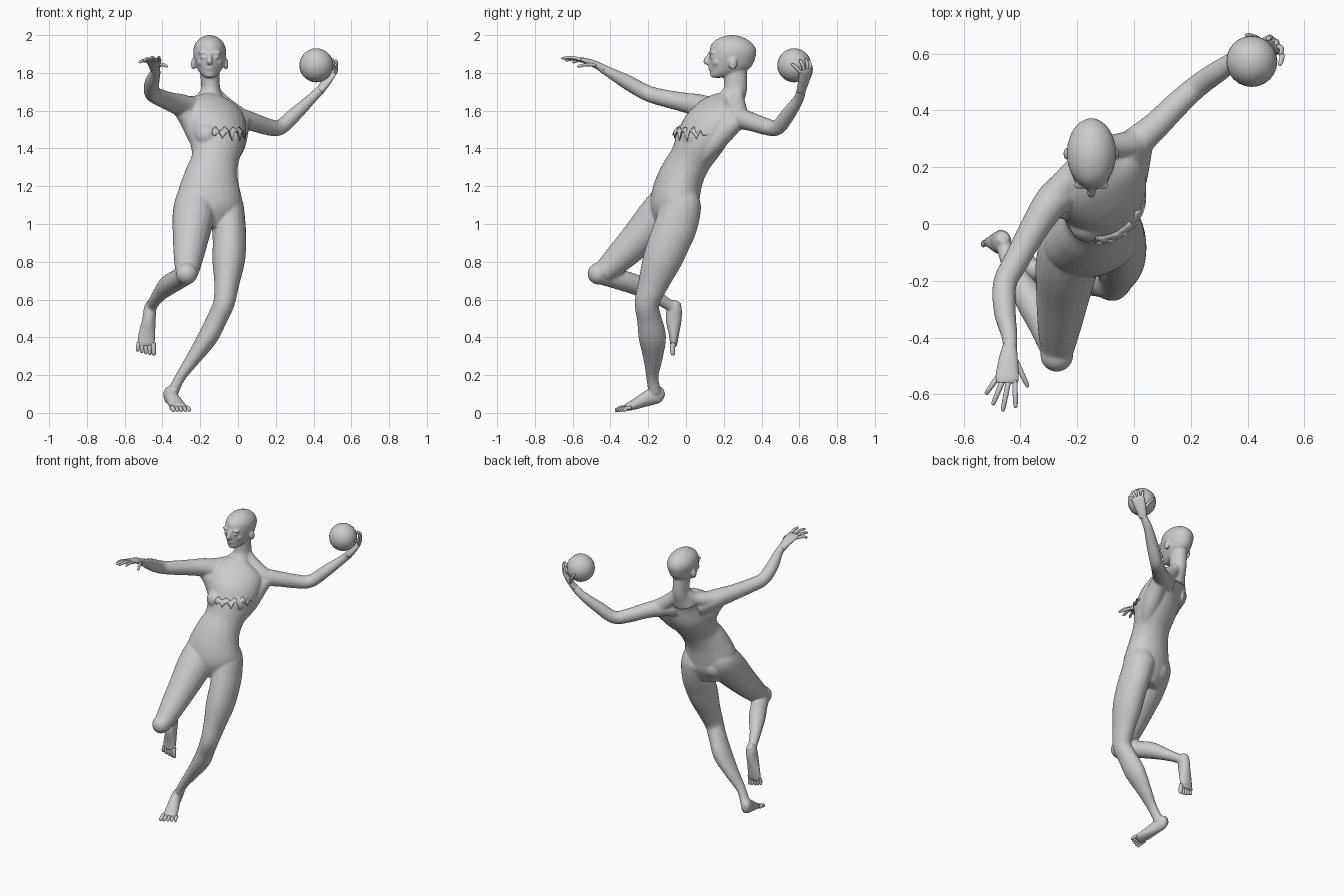
import bpy, bmesh, math
from mathutils import Vector, Matrix


def spline(rows, steps=4):
    """Catmull-Rom through rows of numbers."""
    out = []
    for i in range(len(rows) - 1):
        a, b, c, d = (rows[max(0, min(len(rows) - 1, i + k))] for k in (-1, 0, 1, 2))
        for s in range(steps):
            t = s / steps
            out.append([.5 * (2 * q + (r - p) * t + (2 * p - 5 * q + 4 * r - u) * t * t
                              + (3 * q - p - 3 * r + u) * t ** 3) for p, q, r, u in zip(a, b, c, d)])
    return out + [list(rows[-1])]


def loft(bm, rows, yaw=0, sides=20, steps=4, flat=False):
    """Closed tube; rows are x, y, z, half width, [half depth, [yaw of width]]."""
    rows = spline([(*r, r[3], yaw)[:6] if len(r) == 4 else (*r, yaw)[:6] for r in rows], steps)
    pts = [Vector(r[:3]) for r in rows]
    rings = []
    for i, r in enumerate(rows):
        t = (pts[min(i + 1, len(pts) - 1)] - pts[max(i - 1, 0)]).normalized()
        if flat:
            t = Vector((0, 0, 1))
        w = Vector((math.cos(math.radians(r[5])), math.sin(math.radians(r[5])), 0))
        w = (w - t * w.dot(t)).normalized()
        d = t.cross(w)
        rings.append([bm.verts.new(pts[i] + w * r[3] * math.cos(k * math.tau / sides)
                                   + d * r[4] * math.sin(k * math.tau / sides)) for k in range(sides)])
    for p, q in zip(rings, rings[1:]):
        for k in range(sides):
            bm.faces.new((p[k], p[k - 1], q[k - 1], q[k]))
    bm.faces.new(rings[0])
    bm.faces.new(rings[-1][::-1])


def blob(bm, c, r):
    r = r if isinstance(r, tuple) else (r, r, r)
    bmesh.ops.create_uvsphere(bm, u_segments=24, v_segments=14, radius=1,
                              matrix=Matrix.Translation(c) @ Matrix.Diagonal((*r, 1)))


def finish(bm, name):
    bmesh.ops.recalc_face_normals(bm, faces=bm.faces)
    me = bpy.data.meshes.new(name)
    bm.to_mesh(me)
    bm.free()
    for p in me.polygons:
        p.use_smooth = True
    ob = bpy.data.objects.new(name, me)
    bpy.context.collection.objects.link(ob)
    return ob


def digits(bm, pairs, r, lift=(0, 0, 0)):
    """Tapered fingers or toes from base to tip with a bent middle."""
    for base, tip in pairs:
        a, b = Vector(base), Vector(tip)
        m = (a + b) / 2 + Vector(lift)
        loft(bm, [(*a, r), (*m, r * .95), (*a.lerp(b, .9), r * .8), (*b, r * .35)], 10, 10, 3)


body = bmesh.new()

# torso, twisted from hips to shoulders
loft(body, [(-.14, -.07, .98, .09, .08, 15), (-.145, -.065, 1.07, .165, .12, 15),
            (-.15, -.055, 1.15, .172, .125, 15), (-.14, -.025, 1.25, .145, .117, 18),
            (-.122, .022, 1.34, .126, .11, 22), (-.112, .07, 1.43, .148, .122, 28),
            (-.112, .115, 1.51, .165, .122, 32), (-.125, .16, 1.585, .165, .095, 33),
            (-.137, .20, 1.632, .12, .07, 33), (-.14, .23, 1.66, .06, .05, 20)], sides=28)
# bust and buttocks
for c, r in [((-.165, 0, 1.47), .063), ((-.04, .045, 1.46), .063),
             ((-.07, -.005, 1.09), .085), ((-.2, -.03, 1.09), .085)]:
    blob(body, c, r)
# muscles under the arms and from neck to shoulders
for rows in ([(-.31, .055, 1.615, .04), (-.25, .075, 1.545, .057), (-.205, .065, 1.45, .055), (-.18, .05, 1.36, .03)],
             [(.03, .285, 1.55, .04), (.002, .22, 1.505, .056), (-.015, .14, 1.42, .055), (-.03, .08, 1.34, .03)],
             [(-.145, .275, 1.73, .03), (-.09, .27, 1.65, .042), (.0, .282, 1.572, .05)],
             [(-.15, .265, 1.73, .03), (-.2, .2, 1.645, .042), (-.285, .09, 1.625, .055)]):
    loft(body, rows)

# neck
loft(body, [(-.14, .22, 1.62, .085, .075), (-.143, .245, 1.67, .06, .066),
            (-.145, .262, 1.72, .05, .062), (-.15, .26, 1.82, .052, .062)])

# head and face
loft(body, [(-.15, .16, 1.774, .022, .024), (-.15, .19, 1.79, .043, .062), (-.15, .225, 1.815, .062, .098),
            (-.15, .237, 1.84, .073, .114), (-.15, .243, 1.875, .082, .123), (-.15, .249, 1.91, .087, .124),
            (-.15, .246, 1.945, .081, .115), (-.15, .243, 1.975, .06, .085),
            (-.15, .243, 1.993, .033, .045), (-.15, .243, 2.0, .008, .01)], sides=28, flat=True)
loft(body, [(-.15, .13, 1.905, .008, .01), (-.15, .114, 1.88, .011, .014),
            (-.15, .104, 1.86, .016, .014), (-.15, .122, 1.848, .013, .01)], sides=12)
blob(body, (-.15, .131, 1.828), (.023, .015, .006))
blob(body, (-.15, .134, 1.816), (.021, .015, .007))
blob(body, (-.15, .146, 1.79), (.024, .02, .015))
for s in (-1, 1):
    blob(body, (-.15 + s * .036, .136, 1.884), (.016, .014, .008))
    blob(body, (-.15 + s * .037, .136, 1.907), (.03, .016, .007))
    blob(body, (-.15 + s * .046, .166, 1.856), (.02, .025, .02))
    blob(body, (-.15 + s * .087, .248, 1.847), (.012, .022, .032))

# right arm, reaching forward
loft(body, [(-.2, .15, 1.58, .07), (-.285, .085, 1.622, .062), (-.355, -.02, 1.646, .051),
            (-.415, -.13, 1.67, .045), (-.455, -.21, 1.695, .042), (-.455, -.31, 1.75, .039),
            (-.438, -.40, 1.80, .028), (-.438, -.45, 1.828, .024)])
# left arm, drawn back under the ball
loft(body, [(-.07, .22, 1.57, .07), (.0, .28, 1.56, .058), (.08, .35, 1.54, .049),
            (.15, .42, 1.517, .045), (.22, .483, 1.51, .041), (.30, .54, 1.58, .038),
            (.385, .595, 1.66, .028), (.44, .612, 1.715, .024)])

# raised right leg
loft(body, [(-.205, .0, 1.215, .05), (-.215, -.05, 1.145, .106), (-.235, -.14, 1.045, .112),
            (-.25, -.25, .925, .095), (-.263, -.36, .815, .077), (-.27, -.44, .74, .06)])
blob(body, (-.272, -.463, .737), .058)
loft(body, [(-.272, -.45, .733, .053), (-.32, -.35, .705, .054), (-.37, -.26, .675, .053),
            (-.42, -.17, .622, .037), (-.45, -.10, .578, .03), (-.46, -.065, .555, .028)])
loft(body, [(-.46, -.045, .59, .02, .022), (-.465, -.06, .555, .033, .04), (-.472, -.065, .49, .036, .042),
            (-.482, -.064, .42, .045, .028), (-.487, -.065, .37, .046, .02), (-.487, -.067, .35, .042, .015)])

# supporting left leg
loft(body, [(-.085, -.01, 1.22, .04), (-.068, -.02, 1.12, .09, .1), (-.05, -.05, 1.0, .09, .113),
            (-.045, -.09, .9, .089, .11), (-.05, -.13, .8, .086, .102), (-.06, -.175, .68, .066, .08),
            (-.075, -.207, .58, .057, .065), (-.11, -.195, .5, .054, .065), (-.16, -.178, .4, .053, .073),
            (-.235, -.175, .29, .039, .052), (-.305, -.178, .19, .028, .033), (-.345, -.165, .11, .03, .034)])
loft(body, [(-.375, -.118, .10, .02, .025), (-.365, -.145, .098, .032, .045), (-.35, -.20, .078, .035, .042),
            (-.325, -.27, .046, .044, .028), (-.31, -.31, .03, .044, .02), (-.305, -.325, .026, .042, .015)], 15)

# blend every body part into one smooth skin
skin = finish(body, "body")
m = skin.modifiers.new("blend", 'REMESH')
m.mode, m.voxel_size, m.use_smooth_shade = 'VOXEL', .007, True
m = skin.modifiers.new("soften", 'SMOOTH')
m.factor, m.iterations = .5, 6

# toes, largest on the inner side of each foot
right, left = bmesh.new(), bmesh.new()
for i, l in enumerate((.032, .03, .026, .02, .012)):
    k = (i - 1.9) * .0195
    r = .014 if i == 0 else .011
    digits(right, [((-.486 - k, -.066, .37), (-.486 - k * 1.1, -.07, .337 - l))], r, (0, -.004, 0))
    digits(left, [((-.312 + k, -.305 + k * .3, .028), (-.30 + k * 1.1, -.332 - l + k * .3, .012))],
           r, (0, 0, .005))
finish(right, "right_toes")
finish(left, "left_toes")

# right hand, palm down
bm = bmesh.new()
loft(bm, [(-.438, -.43, 1.817, .025, .022), (-.443, -.48, 1.845, .034, .019),
          (-.447, -.54, 1.866, .041, .014), (-.448, -.56, 1.87, .037, .01)])
digits(bm, [((-.48, -.54, 1.862), (-.523, -.60, 1.857)), ((-.462, -.55, 1.868), (-.498, -.638, 1.868)),
            ((-.442, -.553, 1.87), (-.463, -.66, 1.878)), ((-.42, -.55, 1.868), (-.417, -.648, 1.882)),
            ((-.42, -.475, 1.84), (-.373, -.575, 1.835))], .0095, (0, 0, .006))
finish(bm, "right_hand")

# left hand, cupping the ball
bm = bmesh.new()
loft(bm, [(.432, .608, 1.703, .025, .022), (.465, .622, 1.75, .034, .019),
          (.495, .633, 1.80, .041, .014), (.503, .633, 1.82, .037, .01)], 130)
digits(bm, [((.479, .655, 1.805), (.472, .652, 1.868)), ((.493, .642, 1.81), (.502, .635, 1.876)),
            ((.508, .626, 1.81), (.52, .602, 1.87)), ((.516, .608, 1.80), (.515, .56, 1.848)),
            ((.448, .64, 1.752), (.395, .668, 1.835))], .0095, (.006, .004, 0))
finish(bm, "left_hand")

# ball
bm = bmesh.new()
blob(bm, (.415, .573, 1.84), .09)
finish(bm, "ball")

# ragged ledge across the chest
bm = bmesh.new()
rows = []
for i in range(17):
    t = math.radians(-128 + i * 7)
    w, f = Vector((.85, .53, 0)), Vector((-.47, .76, 0))
    base = Vector((-.112, .075, 1.505 + .012 * math.sin(i * 1.9)))
    edge = w * math.cos(t) * .152 + f * math.sin(t) * .147
    drop = Vector((0, 0, -.03 - .022 * math.sin(i * 2.3)))
    rows.append([bm.verts.new(base + edge * .88), bm.verts.new(base + edge * 1.06 + drop)])
for p, q in zip(rows, rows[1:]):
    bm.faces.new((p[0], q[0], q[1], p[1]))
ledge = finish(bm, "chest_ragged_edge")
ledge.modifiers.new("thick", 'SOLIDIFY').thickness = .005
